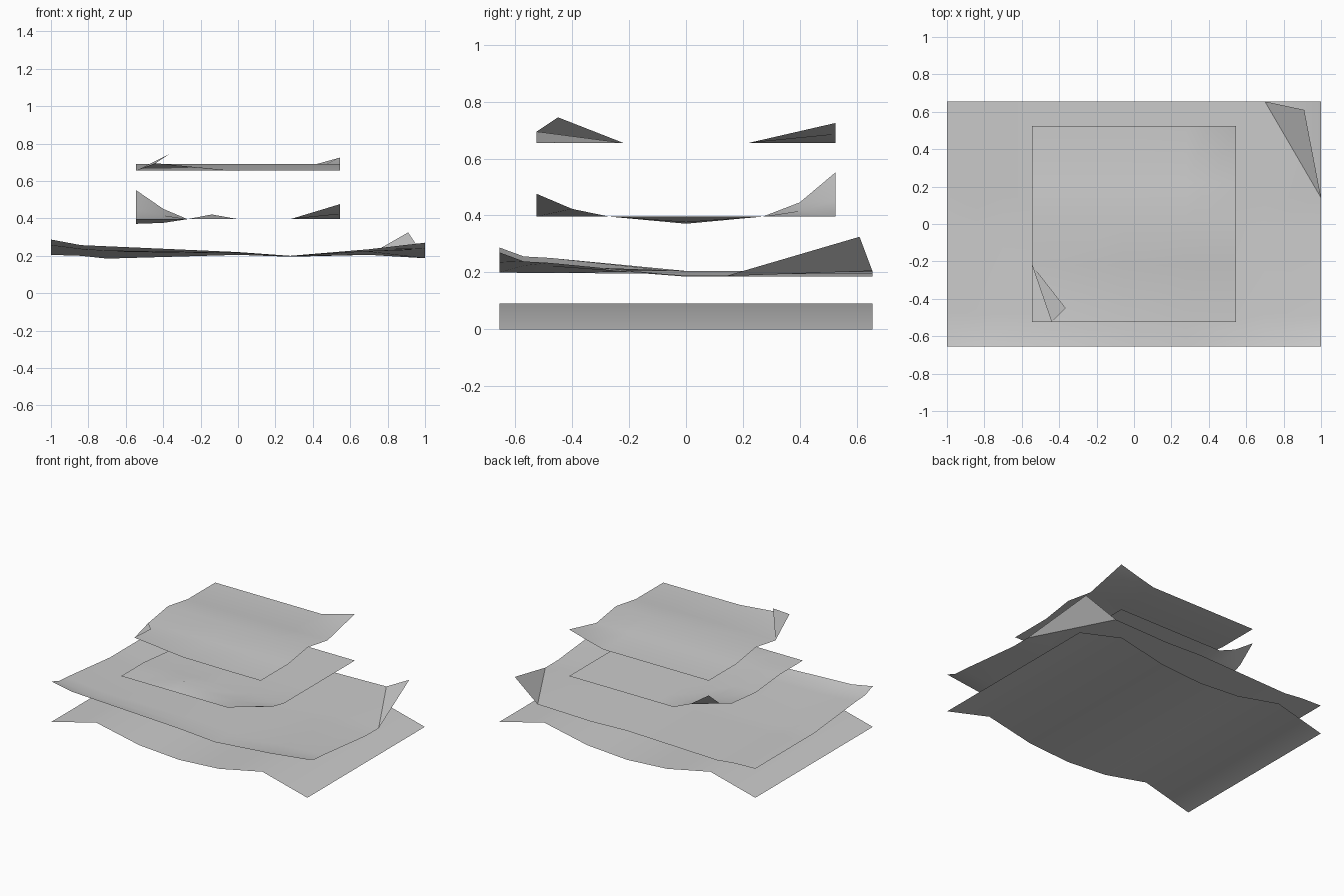
import bpy, math

if "Cube" in bpy.data.objects:
    bpy.data.objects.remove(bpy.data.objects["Cube"])


def lerp(table, t):
    for (a, za), (b, zb) in zip(table, table[1:]):
        if t <= b:
            return za + (zb - za) * (t - a) / (b - a)
    return table[-1][1]


def sheet(name, xs, ys, height, moved={}, drop=()):
    """Thin paper sheet on an x/y grid; moved relocates grid nodes, drop splits
    the listed cells along the fold diagonal."""
    nx = len(xs)
    verts = [moved.get((i, j), (x, y, height(x, y)))
             for j, y in enumerate(ys) for i, x in enumerate(xs)]
    faces = []
    for j in range(len(ys) - 1):
        for i in range(nx - 1):
            a = j * nx + i
            b, c, d = a + 1, a + nx + 1, a + nx
            if (i, j) in drop:
                faces += [(a, b, d), (b, c, d)]
            else:
                faces.append((a, b, c, d))
    me = bpy.data.meshes.new(name)
    me.from_pydata(verts, [], faces)
    me.update()
    ob = bpy.data.objects.new(name, me)
    bpy.context.collection.objects.link(ob)
    bpy.ops.object.select_all(action='DESELECT')
    ob.select_set(True)
    bpy.context.view_layer.objects.active = ob
    bpy.ops.object.shade_smooth_by_angle(angle=math.radians(40))
    return ob


# Bottom sheet: wavy profile along x, straight along y
wave = [(-1, 0), (-.65, .09), (-.31, .02), (0, 0), (.31, .02), (.65, .09), (1, 0)]
sheet("bottom_sheet", [p[0] for p in wave], [-.655, 0, .655],
      lambda x, y: lerp(wave, x))

# Second sheet: front edge lifted, back right corner bent up
back = [(-1, .205), (-.84, .2), (-.7, .185), (0, .205), (.28, .195), (.7, .205), (1, .187)]
front = [(-1, .287), (-.84, .257), (0, .22), (.28, .2), (.7, .235), (1, .27)]
lift = [(-.655, 1), (-.57, .62), (-.48, .56), (0, 0), (.655, 0)]


def second_height(x, y):
    w = lerp(lift, y)
    return lerp(back, x) * (1 - w) + lerp(front, x) * w


sheet("second_sheet", [p[0] for p in back], [-.655, -.57, -.48, 0, .14, .655],
      second_height, {(6, 5): (.91, .61, .325)}, [(5, 4)])

# Third sheet: flat, with two raised corners, a dent and a small bump
bumps = {(-.545, .525): .155, (-.4, .525): .055, (-.545, .4): .05, (-.4, .4): .02,
         (.545, -.525): .08, (.545, -.4): .027, (-.545, 0): -.025, (-.4, 0): -.02,
         (-.14, -.4): .025}
sheet("third_sheet", [-.545, -.4, -.27, -.14, 0, .28, .545],
      [-.525, -.4, -.27, 0, .27, .4, .525],
      lambda x, y: .396 + bumps.get((x, y), 0))

# Top sheet: ridge across the middle, raised back right corner, curled front left corner
ridge = [(-.525, .655), (-.22, .655), (0, .69), (.22, .655), (.525, .655)]
raised = {(.545, .525): .07, (.4, .525): .03, (-.06, -.525): .003}
sheet("top_sheet", [-.545, -.44, -.06, .28, .4, .545], [-.525, -.22, 0, .22, .525],
      lambda x, y: lerp(ridge, y) + raised.get((x, y), 0),
      {(0, 0): (-.365, -.45, .745), (1, 0): (-.44, -.525, .695)}, [(0, 0)])
